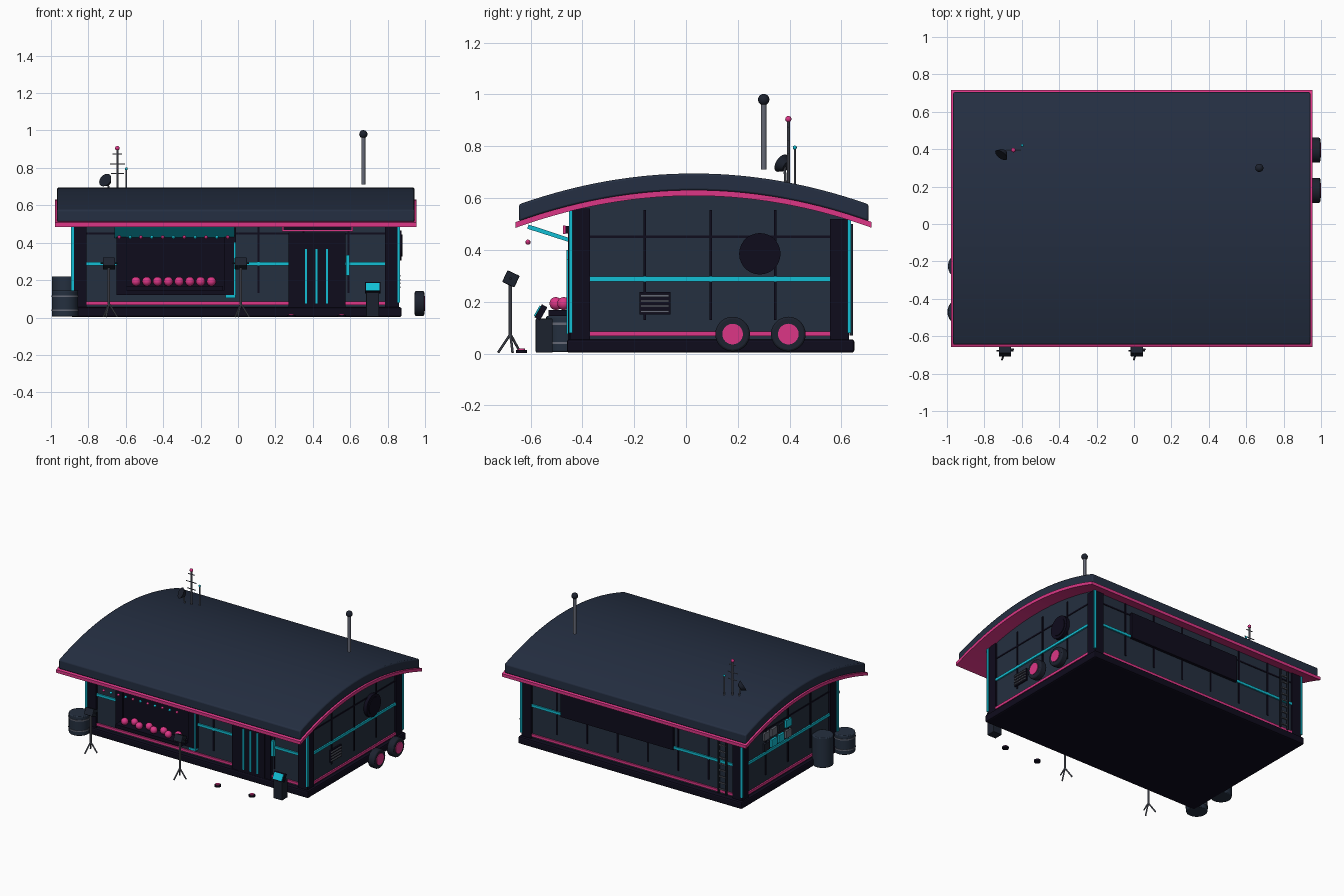
import bpy, bmesh, math
from mathutils import Vector, Matrix

if "Cube" in bpy.data.objects:
    bpy.data.objects.remove(bpy.data.objects["Cube"])

def material(name, r, g, b):
    m = bpy.data.materials.new(name)
    m.diffuse_color = (r, g, b, 1)
    m.use_nodes = True
    m.node_tree.nodes["Principled BSDF"].inputs["Base Color"].default_value = m.diffuse_color
    return m

ROOF = material("roof navy", 0.018, 0.028, 0.054)
WALL = material("wall slate", 0.018, 0.029, 0.050)
BLACK = material("night black", 0.0045, 0.0035, 0.012)
PINK = material("neon pink", 0.72, 0.037, 0.24)
TEAL = material("neon teal", 0.006, 0.52, 0.66)
GREY = material("steel grey", 0.13, 0.14, 0.18)
DARK = material("dark rubber", 0.012, 0.016, 0.028)

def finish(name, bm, mat, smooth=False, bevel=0):
    me = bpy.data.meshes.new(name)
    bmesh.ops.recalc_face_normals(bm, faces=bm.faces[:])
    bm.to_mesh(me)
    bm.free()
    me.materials.append(mat)
    ob = bpy.data.objects.new(name, me)
    bpy.context.collection.objects.link(ob)
    if bevel:
        mod = ob.modifiers.new("bevel", 'BEVEL')
        mod.width, mod.segments = bevel, 2
    if smooth:
        bpy.ops.object.select_all(action='DESELECT')
        ob.select_set(True)
        bpy.context.view_layer.objects.active = ob
        bpy.ops.object.shade_smooth_by_angle(angle=math.radians(35))
    return ob

def box(name, x, y, z, mat, bevel=0, tilt=0):
    """Box from (min, max) ranges, tilted about its own x axis."""
    bm = bmesh.new()
    c = Vector([(a + b) / 2 for a, b in (x, y, z)])
    size = [b - a for a, b in (x, y, z)]
    bmesh.ops.create_cube(bm, size=1, matrix=Matrix.Translation(c)
                          @ Matrix.Rotation(tilt, 4, 'X') @ Matrix.Diagonal((*size, 1)))
    return finish(name, bm, mat, bevel=bevel)

def rod(name, p, q, r, mat, n=16, r2=None, bevel=0):
    p, q = Vector(p), Vector(q)
    d = q - p
    bm = bmesh.new()
    bmesh.ops.create_cone(bm, cap_ends=True, segments=n, radius1=r, radius2=r if r2 is None else r2,
                          depth=d.length, matrix=Matrix.Translation((p + q) / 2)
                          @ d.to_track_quat('Z', 'Y').to_matrix().to_4x4())
    return finish(name, bm, mat, smooth=True, bevel=bevel)

def ball(name, p, r, mat, n=16):
    bm = bmesh.new()
    bmesh.ops.create_uvsphere(bm, u_segments=n, v_segments=n // 2 + 2, radius=r,
                              matrix=Matrix.Translation(p))
    return finish(name, bm, mat, smooth=True)

def profile(name, pts, x, mat, smooth=False, bevel=0):
    """Closed y-z outline extruded along x."""
    bm = bmesh.new()
    f = bm.faces.new([bm.verts.new((x[0], y, z)) for y, z in pts])
    g = bmesh.ops.extrude_face_region(bm, geom=[f])
    bmesh.ops.translate(bm, vec=(x[1] - x[0], 0, 0),
                        verts=[v for v in g['geom'] if isinstance(v, bmesh.types.BMVert)])
    return finish(name, bm, mat, smooth, bevel)

def arc(y0, y1, top, n=28):
    ys = [y0 + (y1 - y0) * i / n for i in range(n + 1)]
    return [(y, top - (y - 0.03) ** 2 / 3.82) for y in ys]

# Roof shell, pink under-sheet, wall block and plinth
profile("roof", arc(-0.645, 0.705, 0.695) + arc(-0.645, 0.705, 0.629)[::-1], (-0.967, 0.943), ROOF, True, 0.008)
profile("roof_trim", arc(-0.658, 0.717, 0.631) + arc(-0.658, 0.717, 0.609)[::-1], (-0.978, 0.955), PINK, True)
profile("walls", arc(-0.43, 0.615, 0.615) + [(0.615, 0.04), (-0.43, 0.04)], (-0.87, 0.85), WALL)
box("plinth", (-0.895, 0.875), (-0.46, 0.65), (0.003, 0.055), BLACK, 0.01)

# Corner pillars with neon strips
for x, sx in ((-0.885, 1), (0.86, -1)):
    for y, sy, top in ((-0.445, 1, 0.56), (0.63, -1, 0.52)):
        box("corner_pillar", sorted((x, x + sx * 0.075)), sorted((y, y + sy * 0.075)), (0.05, top), BLACK)
        box("corner_neon", (x - 0.007, x + 0.007), (y - 0.007, y + 0.007), (0.08, top - 0.005), TEAL)

# Wall bands and seams
def band(name, z, h, mat, d):
    for x0, x1 in ((-0.81, 0.27), (0.575, 0.785)):
        box(name + "_front", (x0, x1), (-0.43 - d, -0.42), (z - h, z + h), mat)
    box(name + "_back", (-0.81, 0.785), (0.6, 0.615 + d), (z - h, z + h), mat)
    box(name + "_left", (-0.87 - d, -0.86), (-0.37, 0.555), (z - h, z + h), mat)
    box(name + "_right", (0.84, 0.85 + d), (-0.37, 0.555), (z - h, z + h), mat)

band("neon_band", 0.288, 0.009, TEAL, 0.01)
band("pink_band", 0.076, 0.009, PINK, 0.01)
band("seam_band", 0.45, 0.005, BLACK, 0.004)
for i in range(6):
    x = -0.61 + 0.24 * i
    box("seam_front", (x - 0.005, x + 0.005), (-0.436, -0.42), (0.13, 0.55), BLACK)
    box("seam_back", (x - 0.005, x + 0.005), (0.6, 0.621), (0.13, 0.52), BLACK)
for y in (-0.16, 0.095, 0.345):
    for x in (-0.87, 0.85):
        box("seam_side", (x - 0.006, x + 0.006), (y - 0.005, y + 0.005), (0.13, 0.555), BLACK)

# Serving window with counter, fruit row and side board
box("window_dark", (-0.6, -0.07), (-0.445, -0.42), (0.13, 0.44), BLACK)
for x0, x1, z0, z1 in ((-0.65, -0.595, 0.12, 0.48), (-0.075, -0.012, 0.12, 0.48),
                       (-0.65, -0.012, 0.43, 0.48), (-0.65, -0.012, 0.12, 0.145)):
    box("window_frame", (x0, x1), (-0.456, -0.42), (z0, z1), BLACK)
box("counter", (-0.6, -0.08), (-0.53, -0.44), (0.145, 0.168), BLACK)
for i in range(8):
    ball("counter_ball", (-0.545 + 0.0575 * i, -0.502 + 0.03 * (i % 2), 0.193), 0.025, PINK)
box("board_neon_side", (-0.022, -0.014), (-0.462, -0.45), (0.12, 0.4), TEAL)
box("board_neon_foot", (-0.068, -0.014), (-0.462, -0.43), (0.104, 0.12), TEAL)

# Raised awning and bulb string
profile("awning", [(-0.435, 0.425), (-0.435, 0.441), (-0.608, 0.498), (-0.613, 0.482)], (-0.66, -0.018), TEAL)
for i in range(11):
    ball("awning_bulb", (-0.635 + 0.058 * i, -0.61, 0.43), 0.01, TEAL if i % 2 else PINK, 8)

# Front door with neon bars, lintel sign and call panel
box("door_frame", (0.27, 0.575), (-0.452, -0.42), (0.03, 0.455), BLACK)
box("door", (0.315, 0.53), (-0.456, -0.42), (0.05, 0.4), BLACK)
for x in (0.364, 0.42, 0.476):
    box("door_neon", (x - 0.005, x + 0.005), (-0.462, -0.45), (0.075, 0.365), TEAL)
box("door_sign", (0.24, 0.61), (-0.47, -0.42), (0.463, 0.492), BLACK)
for z in (0.465, 0.49):
    box("sign_neon", (0.236, 0.614), (-0.474, -0.465), (z - 0.004, z + 0.004), PINK)
for x in (0.239, 0.611):
    box("sign_neon_end", (x - 0.004, x + 0.004), (-0.474, -0.465), (0.463, 0.492), PINK)
box("call_panel", (0.577, 0.597), (-0.45, -0.42), (0.225, 0.335), TEAL)

# Right side: round vent, grille, wheels
rod("round_vent", (0.84, 0.285, 0.385), (0.875, 0.285, 0.385), 0.08, BLACK, 28)
rod("vent_disc", (0.84, 0.285, 0.385), (0.88, 0.285, 0.385), 0.06, BLACK, 28)
box("grille", (0.84, 0.86), (-0.18, -0.06), (0.15, 0.237), BLACK)
for i in range(4):
    z = 0.163 + 0.02 * i
    box("grille_slat", (0.85, 0.868), (-0.175, -0.065), (z - 0.004, z + 0.004), GREY)
for y in (0.18, 0.395):
    rod("wheel", (0.945, y, 0.075), (0.996, y, 0.075), 0.067, DARK, 28, bevel=0.008)
    rod("wheel_hub", (0.96, y, 0.075), (1.0, y, 0.075), 0.04, PINK, 24)

# Left side: lit panes and barrels
panes = ((GREY, GREY, DARK, TEAL), (DARK, TEAL, TEAL, GREY))
for row, z in zip(panes, (0.41, 0.335)):
    for i, m in enumerate(row):
        y = 0.345 - 0.082 * i
        box("pane", (-0.885, -0.86), (y - 0.03, y + 0.03), (z - 0.027, z + 0.027), m)
for y, h, bands in ((-0.225, 0.22, ()), (-0.47, 0.145, (0.04, 0.115))):
    rod("barrel", (-0.925, y, 0.005), (-0.925, y, h), 0.07, WALL, 24, bevel=0.006)
    for z in bands:
        rod("barrel_ring", (-0.925, y, z - 0.004), (-0.925, y, z + 0.004), 0.073, GREY, 24)

# Back: long shutter and ladder
box("back_shutter", (-0.34, 0.55), (0.6, 0.635), (0.275, 0.46), BLACK)
for x in (-0.765, -0.705):
    box("ladder_rail", (x - 0.005, x + 0.005), (0.632, 0.645), (0.07, 0.5), DARK)
for i in range(9):
    z = 0.1 + 0.045 * i
    box("ladder_rung", (-0.765, -0.705), (0.634, 0.643), (z - 0.004, z + 0.004), GREY)

# Tripod floodlights
for x in (-0.69, 0.015):
    rod("tripod_pole", (x, -0.678, 0.06), (x, -0.678, 0.27), 0.007, GREY, 10)
    for k in range(3):
        a = math.radians(10 + 120 * k)
        rod("tripod_leg", (x, -0.678, 0.075),
            (x + 0.045 * math.cos(a), -0.678 + 0.05 * math.sin(a), 0.004), 0.005, GREY, 8)
    box("lamp_head", (x - 0.033, x + 0.033), (-0.702, -0.65), (0.263, 0.313), DARK, 0.004, math.radians(-25))
    rod("lamp_knob", (x - 0.045, -0.678, 0.29), (x + 0.045, -0.678, 0.29), 0.005, DARK, 8)

# Kiosk with tilted screen
box("kiosk_body", (0.685, 0.755), (-0.58, -0.515), (0.003, 0.135), DARK, 0.004)
box("kiosk_head", (0.678, 0.762), (-0.572, -0.548), (0.13, 0.188), BLACK, 0, math.radians(-30))
box("kiosk_screen", (0.684, 0.756), (-0.577, -0.568), (0.14, 0.186), TEAL, 0, math.radians(-30))

# Ground pucks
for x in (0.285, 0.555):
    rod("puck", (x, -0.635, 0.002), (x, -0.635, 0.014), 0.022, BLACK, 16)
    rod("puck_light", (x, -0.635, 0.01), (x, -0.635, 0.02), 0.014, PINK, 16)

# Roof mast, whip antenna, dish and flue
rod("mast", (-0.645, 0.395, 0.65), (-0.645, 0.395, 0.9), 0.006, GREY, 10)
ball("mast_light", (-0.645, 0.395, 0.905), 0.012, PINK)
for z, w in ((0.875, 0.025), (0.82, 0.04), (0.77, 0.035)):
    rod("mast_arm", (-0.645 - w, 0.395, z), (-0.645 + w, 0.395, z), 0.003, GREY, 8)
rod("whip", (-0.597, 0.42, 0.65), (-0.597, 0.42, 0.79), 0.004, GREY, 8)
ball("whip_light", (-0.597, 0.42, 0.795), 0.008, TEAL, 10)
rod("dish_stand", (-0.69, 0.385, 0.65), (-0.695, 0.38, 0.73), 0.005, GREY, 8)
rod("dish", (-0.695, 0.388, 0.722), (-0.71, 0.368, 0.735), 0.02, DARK, 20, r2=0.038)
rod("flue", (0.67, 0.3, 0.71), (0.67, 0.3, 0.97), 0.011, GREY, 14)
ball("flue_cap", (0.67, 0.3, 0.98), 0.022, DARK)
